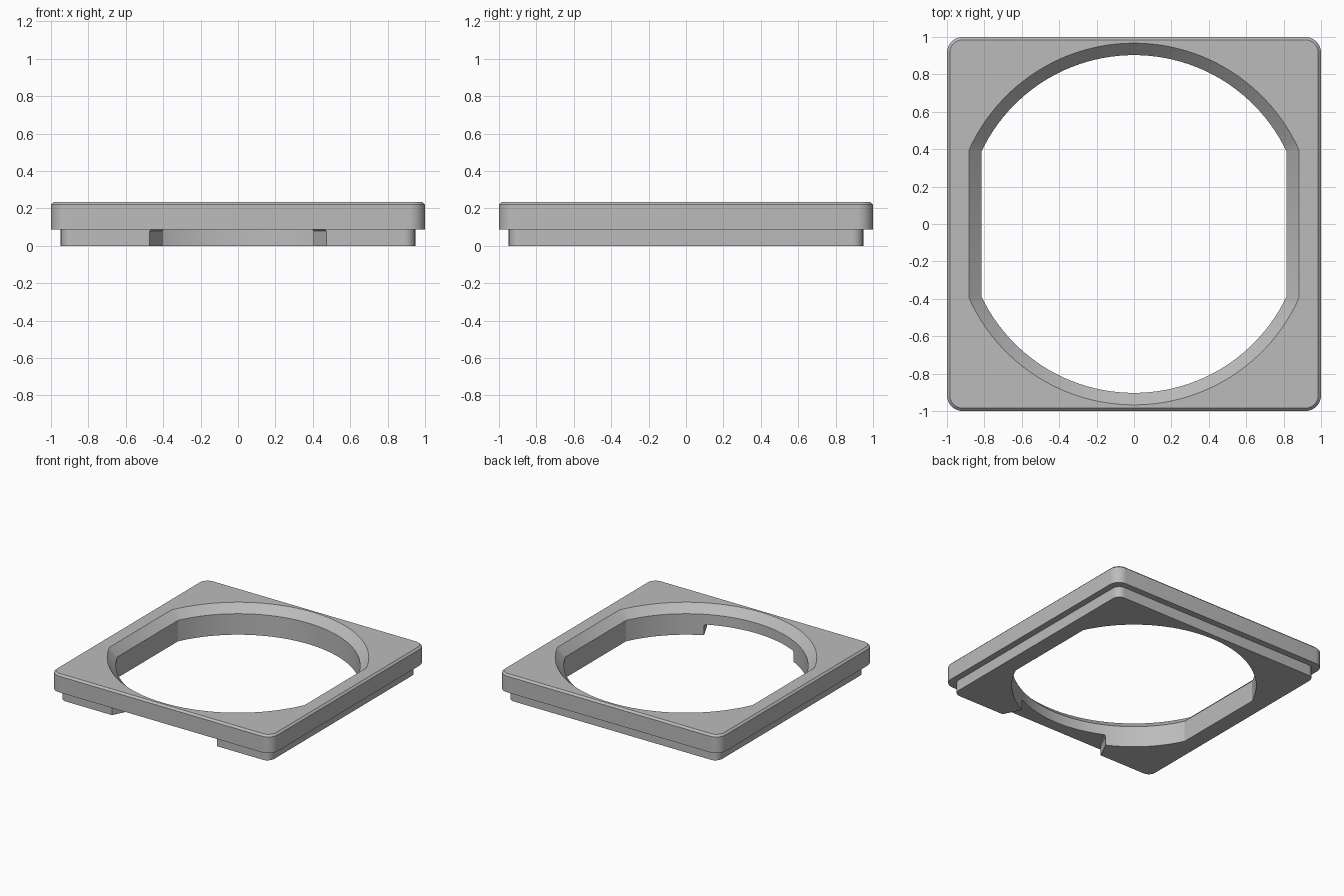
import bpy
import bmesh
from math import sin, cos, acos, pi, radians

cube = bpy.data.objects.get("Cube")
if cube:
    bpy.data.objects.remove(cube, do_unlink=True)

grey = bpy.data.materials.new("plain grey")
grey.use_nodes = True
color = (0.5, 0.5, 0.5, 1)
grey.diffuse_color = color
grey.node_tree.nodes["Principled BSDF"].inputs["Base Color"].default_value = color


def rounded_square(half, radius, steps=10):
    c = half - radius
    points = []
    for quarter, (sx, sy) in enumerate([(1, 1), (-1, 1), (-1, -1), (1, -1)]):
        for i in range(steps + 1):
            a = (quarter + i / steps) * pi / 2
            points.append((sx * c + radius * cos(a), sy * c + radius * sin(a)))
    return points


def clipped_circle(radius, half_width, steps=48):
    """Two arcs joined by straight sides at x = +-half_width."""
    start = acos(half_width / radius)
    points = []
    for turn in (0, pi):
        for i in range(steps + 1):
            a = turn + start + (pi - 2 * start) * i / steps
            points.append((radius * cos(a), radius * sin(a)))
    return points


def wedge(inset):
    """Radial gap, wider toward the front."""
    near, far = 0.25 - inset, 0.6 - inset
    return [(-far, -1.2), (far, -1.2), (near, -0.5), (-near, -0.5)]


def loft(name, levels):
    """Closed solid through outlines given as (z, points)."""
    bm = bmesh.new()
    rings = [[bm.verts.new((x, y, z)) for x, y in pts] for z, pts in levels]
    for low, high in zip(rings, rings[1:]):
        for i in range(len(low)):
            j = (i + 1) % len(low)
            bm.faces.new((low[i], low[j], high[j], high[i]))
    bm.faces.new(rings[0][::-1])
    bm.faces.new(rings[-1])
    bmesh.ops.recalc_face_normals(bm, faces=bm.faces[:])
    mesh = bpy.data.meshes.new(name)
    bm.to_mesh(mesh)
    bm.free()
    mesh.materials.append(grey)
    obj = bpy.data.objects.new(name, mesh)
    bpy.context.collection.objects.link(obj)
    return obj


def combine(target, tool, operation):
    bpy.context.view_layer.objects.active = target
    mod = target.modifiers.new(operation, "BOOLEAN")
    mod.operation = operation
    mod.solver = "EXACT"
    mod.object = tool
    bpy.ops.object.modifier_apply(modifier=mod.name)
    bpy.data.objects.remove(tool, do_unlink=True)


# Upper plate with a small chamfer round its top edge
frame = loft("square_frame", [
    (0.088, rounded_square(1, 0.085)),
    (0.22, rounded_square(1, 0.085)),
    (0.235, rounded_square(0.985, 0.07)),
])

# Recessed lower rim, open at the front
rim = loft("lower_rim", [(z, rounded_square(0.948, 0.06)) for z in (0, 0.15)])
gap = loft("front_gap", [(-0.1, wedge(0)), (0.078, wedge(0)),
                         (0.088, wedge(0.01)), (0.25, wedge(0.01))])
combine(rim, gap, "DIFFERENCE")
combine(frame, rim, "UNION")

# Flat-sided round opening that flares out at the top
opening = loft("opening", [
    (-0.1, clipped_circle(0.903, 0.815)),
    (0.171, clipped_circle(0.903, 0.815)),
    (0.235, clipped_circle(0.967, 0.881)),
    (0.299, clipped_circle(1.031, 0.947)),
])
combine(frame, opening, "DIFFERENCE")

bpy.ops.object.select_all(action="DESELECT")
frame.select_set(True)
bpy.context.view_layer.objects.active = frame
bpy.ops.object.shade_smooth_by_angle(angle=radians(25))
